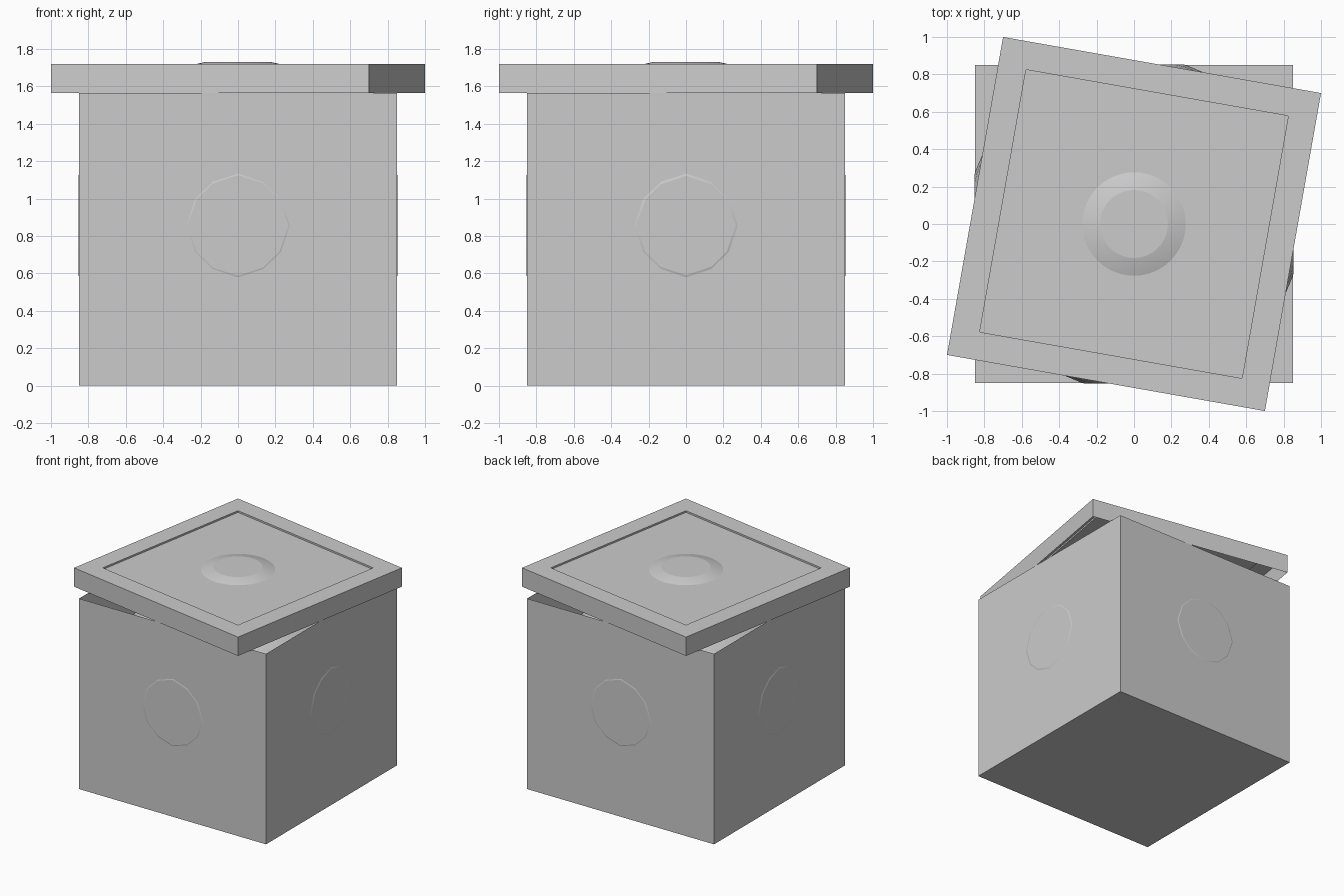
import bpy, bmesh, math
from mathutils import Matrix, Vector

if "Cube" in bpy.data.objects:
    bpy.data.objects.remove(bpy.data.objects["Cube"])


def finish(bm, name, recalc=True):
    if recalc:
        bmesh.ops.recalc_face_normals(bm, faces=bm.faces)
    mesh = bpy.data.meshes.new(name)
    bm.to_mesh(mesh)
    bm.free()
    ob = bpy.data.objects.new(name, mesh)
    bpy.context.collection.objects.link(ob)
    return ob


def square_shell(name, rings):
    """Sheet lofted through square rings (half size, z); last ring is capped."""
    bm = bmesh.new()
    loops = [[bm.verts.new((sx * h, sy * h, z))
              for sx, sy in ((-1, -1), (1, -1), (1, 1), (-1, 1))] for h, z in rings]
    up = rings[-1][1] > rings[0][1]
    for a, b in zip(loops, loops[1:]):
        for i in range(4):
            j = (i + 1) % 4
            quad = (a[i], a[j], b[j], b[i])
            bm.faces.new(quad if up else quad[::-1])
    bm.faces.new(loops[-1] if up else loops[-1][::-1])
    return finish(bm, name, recalc=False)


# Open-topped box with thin walls
square_shell("box_body", [(0.85, 1.565), (0.85, 0.0)])

# Hollow lid with raised frame and recessed panel, turned askew
lid = square_shell("box_lid", [(0.863, 1.565), (0.863, 1.72), (0.712, 1.72), (0.712, 1.706)])
lid.rotation_euler.z = math.radians(-10)

# Ball inside, flattened where it meets the walls, floor and lid
bm = bmesh.new()
centre = Vector((0, 0, 0.856))
bmesh.ops.create_uvsphere(bm, u_segments=40, v_segments=20, radius=0.894,
                          matrix=Matrix.Translation(centre))
cuts = [((1, 0, 0), 0.853), ((-1, 0, 0), 0.853), ((0, 1, 0), 0.852),
        ((0, -1, 0), 0.852), ((0, 0, 1), 0.873), ((0, 0, -1), 0.851)]
for direction, dist in cuts:
    n = Vector(direction)
    cut = bmesh.ops.bisect_plane(bm, geom=bm.verts[:] + bm.edges[:] + bm.faces[:],
                                 plane_co=centre + n * dist, plane_no=n, clear_outer=True)
    rim = [e for e in cut["geom_cut"] if isinstance(e, bmesh.types.BMEdge)]
    bmesh.ops.holes_fill(bm, edges=rim, sides=0)
ball = finish(bm, "inner_ball")
bpy.context.view_layer.objects.active = ball
ball.select_set(True)
bpy.ops.object.shade_smooth_by_angle(angle=math.radians(12))
